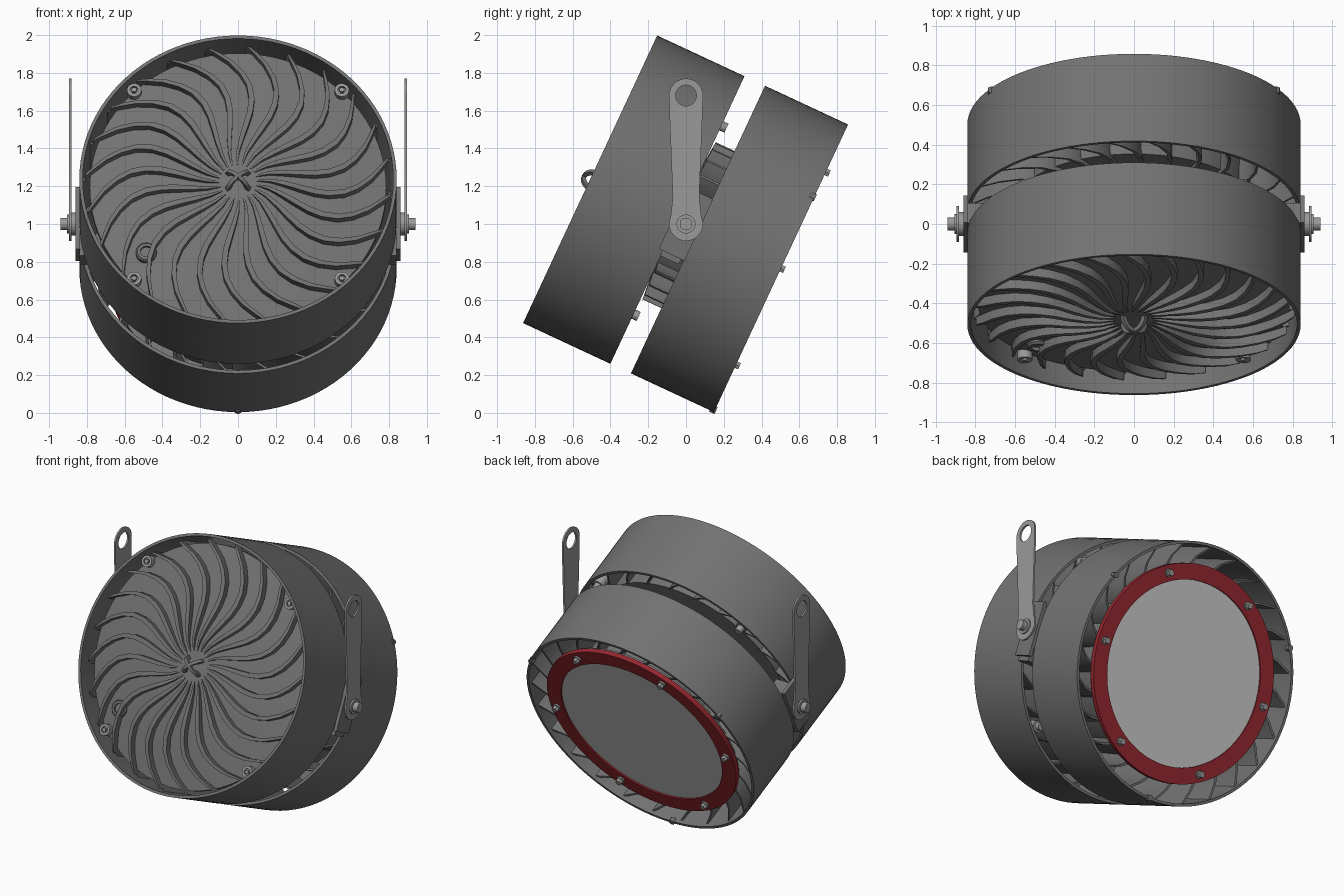
import bpy, bmesh, math
from mathutils import Matrix, Vector

if "Cube" in bpy.data.objects:
    bpy.data.objects.remove(bpy.data.objects["Cube"])

# Lamp frame: local z points out of the front face, tilted 25 degrees
TILT = Matrix.Translation((0, 0, 1)) @ Matrix.Rotation(math.radians(65), 4, 'X')
UPRIGHT = Matrix.Translation((0, 0, 1))


def paint(name, r, g, b):
    m = bpy.data.materials.new(name)
    m.diffuse_color = (r, g, b, 1)
    m.use_nodes = True
    m.node_tree.nodes["Principled BSDF"].inputs["Base Color"].default_value = m.diffuse_color
    return m


red = paint("red_paint", 0.3, 0.02, 0.028)
dark = paint("dark_grey", 0.17, 0.17, 0.17)
steel = paint("steel_grey", 0.32, 0.32, 0.32)
glass = paint("lens_grey", 0.62, 0.62, 0.62)


def finish(name, bm, frame=TILT, mat=dark):
    bmesh.ops.remove_doubles(bm, verts=bm.verts, dist=1e-5)
    bmesh.ops.recalc_face_normals(bm, faces=bm.faces)
    me = bpy.data.meshes.new(name)
    bm.to_mesh(me)
    bm.free()
    me.transform(frame)
    ob = bpy.data.objects.new(name, me)
    bpy.context.collection.objects.link(ob)
    me.materials.append(mat)
    return ob


def add_lathe(bm, profile, n, m=Matrix()):
    """Revolve a closed (radius, height) profile around z."""
    rings = []
    for i in range(n):
        a = 2 * math.pi * i / n
        rings.append([bm.verts.new(m @ Vector((r * math.cos(a), r * math.sin(a), h)))
                      for r, h in profile])
    k = len(profile)
    for i in range(n):
        A, B = rings[i], rings[(i + 1) % n]
        for j in range(k):
            q = (j + 1) % k
            if profile[j][0] == 0 and profile[q][0] == 0:
                continue
            bm.faces.new((A[j], B[j], B[q], A[q]))


def lathe(name, profile, n=96, mat=dark):
    bm = bmesh.new()
    add_lathe(bm, profile, n)
    return finish(name, bm, mat=mat)


def add_cyl(bm, r, lo, hi, n=20, m=Matrix()):
    add_lathe(bm, [(0, lo), (r, lo), (r, hi), (0, hi)], n, m)


def add_sweep(bm, rows):
    """Skin a list of four-point sections into a capped bar."""
    for A, B in zip(rows, rows[1:]):
        for j in range(4):
            q = (j + 1) % 4
            bm.faces.new((A[j], A[q], B[q], B[j]))
    bm.faces.new(rows[0])
    bm.faces.new(rows[-1])


def vanes(name, count, stations):
    """Curved radial blades; station = (radius, angle offset deg, low, high, thickness)."""
    bm = bmesh.new()
    for i in range(count):
        rows = []
        for r, phi, lo, hi, t in stations:
            a = 2 * math.pi * i / count + math.radians(phi)
            d = t / 2 / r
            rows.append([bm.verts.new((r * math.cos(a + s), r * math.sin(a + s), h))
                         for s, h in ((-d, lo), (d, lo), (d, hi), (-d, hi))])
        add_sweep(bm, rows)
    return finish(name, bm)


def tube(ro, ri, lo, hi):
    return [(ri, lo), (ro, lo), (ro, hi), (ri, hi)]


# Outer shells
lathe("front_ring", tube(0.84, 0.822, 0.05, 0.56))
lathe("rear_ring", tube(0.84, 0.822, -0.555, -0.07))

# Front housing with slightly domed face
lathe("front_housing", [(0, 0.535), (0.2, 0.53), (0.5, 0.5), (0.785, 0.455), (0.785, 0.42),
                        (0.70, 0.40), (0.70, 0.09), (0, 0.09)])

# S-shaped swirl fins on the face
face_curve = [(0.10, 3, .537, .008), (0.17, 0, .55, .016), (0.25, -4.5, .556, .024),
              (0.33, -7.5, .556, .028), (0.41, -9, .55, .03), (0.49, -8.5, .543, .03),
              (0.57, -6, .535, .03), (0.64, -2, .525, .03), (0.71, 3, .515, .028),
              (0.77, 8, .505, .024), (0.81, 11, .49, .014)]
vanes("face_fins", 24, [(r, p, 0.53 - 0.1 * r, top, t) for r, p, top, t in face_curve])
vanes("front_edge_vanes", 24, [(0.68, 1, 0.09, 0.42, 0.018), (0.75, 6, 0.08, 0.44, 0.016),
                               (0.825, 12, 0.07, 0.45, 0.014)])

# Crossed arches at the centre of the face
bm = bmesh.new()
for turn in (40, 140):
    m = Matrix.Rotation(math.radians(turn), 4, 'Z')
    add_sweep(bm, [[bm.verts.new(m @ Vector((r * math.cos(a), y, 0.535 + r * 0.9 * math.sin(a))))
                    for r, y in ((0.055, -0.01), (0.08, -0.01), (0.08, 0.01), (0.055, 0.01))]
                   for a in (math.pi * i / 12 for i in range(13))])
finish("centre_arches", bm)

# Four through bolts in bosses
bm = bmesh.new()
for sx in (-1, 1):
    for sy in (-1, 1):
        m = Matrix.Translation((0.55 * sx, 0.55 * sy, 0))
        add_lathe(bm, [(0, 0.06), (0.038, 0.06), (0.038, 0.5), (0.022, 0.5),
                       (0.022, 0.485), (0, 0.485)], 20, m)
        add_cyl(bm, 0.014, 0.48, 0.505, 6, m)
        add_cyl(bm, 0.026, 0.02, 0.07, 16, m)
finish("housing_bolts", bm, mat=steel)

# Cable gland on the face
bm = bmesh.new()
m = Matrix.Translation((-0.485, -0.395, 0))
add_lathe(bm, [(0.032, 0.46), (0.055, 0.46), (0.055, 0.495), (0.047, 0.505), (0.032, 0.505)], 28, m)
add_cyl(bm, 0.032, 0.46, 0.488, 20, m)
finish("cable_gland", bm)

# Finned core bridging the gap
lathe("core", [(0, 0.1), (0.36, 0.1), (0.36, -0.12), (0, -0.12)], 64)
vanes("core_fins", 24, [(0.35, 0, -0.12, 0.05, 0.018), (0.41, 2, -0.12, 0.045, 0.016),
                        (0.46, 5, -0.12, 0.04, 0.014)])

# Rear heat sink
lathe("rear_body", [(0, -0.11), (0.60, -0.11), (0.62, -0.49), (0.69, -0.49), (0.69, -0.507), (0, -0.507)])
vanes("rear_vanes", 24, [(0.47, -5, -0.13, -0.09, 0.018), (0.59, -3, -0.5, -0.09, 0.02),
                         (0.67, 0, -0.505, -0.09, 0.02), (0.75, 5, -0.51, -0.085, 0.018),
                         (0.825, 11, -0.53, -0.08, 0.016)])

# Lens and red clamp ring with six bolts
lathe("lens", [(0, -0.49), (0.61, -0.49), (0.61, -0.53), (0, -0.53)], mat=glass)
lathe("lens_clamp_ring", tube(0.70, 0.595, -0.54, -0.507), mat=red)
bm = bmesh.new()
for i in range(6):
    a = math.radians(60 * i)
    m = Matrix.Translation((0.65 * math.cos(a), 0.65 * math.sin(a), 0))
    add_cyl(bm, 0.027, -0.55, -0.53, 20, m)
    add_cyl(bm, 0.021, -0.575, -0.545, 6, m)
finish("clamp_bolts", bm, mat=steel)

# Three small nubs on the rear rim
bm = bmesh.new()
for deg in (30, 150, 270):
    a = math.radians(deg)
    m = Matrix.Translation((0.828 * math.cos(a), 0.828 * math.sin(a), 0))
    add_cyl(bm, 0.02, -0.562, -0.53, 12, m)
finish("rim_nubs", bm)

for side, s in (("left", -1), ("right", 1)):
    # Pivot bracket: outer plate over the gap plus web into the core
    bm = bmesh.new()
    for c, size in (((0.848, 0, 0), (0.024, 0.36, 0.15)), ((0.62, -0.02, 0), (0.46, 0.2, 0.1)),
                    ((0.77, -0.04, 0), (0.14, 0.34, 0.11))):
        bmesh.ops.create_cube(bm, size=1, matrix=Matrix.Translation((c[0] * s, c[1], c[2]))
                              @ Matrix.Diagonal((*size, 1)))
    finish(side + "_pivot_bracket", bm)

    # Pivot bolt with washers
    bm = bmesh.new()
    m = Matrix.Rotation(math.radians(90 * s), 4, 'Y')
    add_cyl(bm, 0.025, 0.8, 0.925, 24, m)
    add_cyl(bm, 0.06, 0.858, 0.882, 32, m)
    add_cyl(bm, 0.05, 0.894, 0.905, 32, m)
    add_cyl(bm, 0.033, 0.905, 0.94, 20, m)
    finish(side + "_pivot_bolt", bm, UPRIGHT, steel)

    # Hanging arm: rounded, slightly waisted strap with a hole at the top
    outline = [(0.09 * math.cos(t), 0.68 + 0.09 * math.sin(t))
               for t in (math.pi * i / 20 for i in range(21))]
    outline += [(-0.088, 0.6), (-0.07, 0.14)]
    outline += [(0.09 * math.cos(t), 0.09 * math.sin(t))
                for t in (math.radians(155 + 230 * i / 20) for i in range(21))]
    outline += [(0.07, 0.14), (0.088, 0.6)]
    hole = [(0.055 * math.cos(t), 0.68 + 0.055 * math.sin(t))
            for t in (2 * math.pi * i / 32 for i in range(32))]
    cu = bpy.data.curves.new(side + "_arm", 'CURVE')
    cu.dimensions = '2D'
    cu.fill_mode = 'BOTH'
    cu.extrude = 0.006
    cu.materials.append(steel)
    for pts in (outline, hole):
        sp = cu.splines.new('POLY')
        sp.points.add(len(pts) - 1)
        for p, (x, y) in zip(sp.points, pts):
            p.co = (x, y, 0, 1)
        sp.use_cyclic_u = True
    arm = bpy.data.objects.new(side + "_arm", cu)
    bpy.context.collection.objects.link(arm)
    arm.matrix_world = Matrix(((0, 0, 1, 0.888 * s), (1, 0, 0, 0), (0, 1, 0, 1), (0, 0, 0, 1)))
    bpy.ops.object.select_all(action='DESELECT')
    arm.select_set(True)
    bpy.context.view_layer.objects.active = arm
    bpy.ops.object.convert(target='MESH')

# Smooth shading with crisp edges
bpy.ops.object.select_all(action='SELECT')
bpy.ops.object.shade_smooth_by_angle(angle=math.radians(30))
